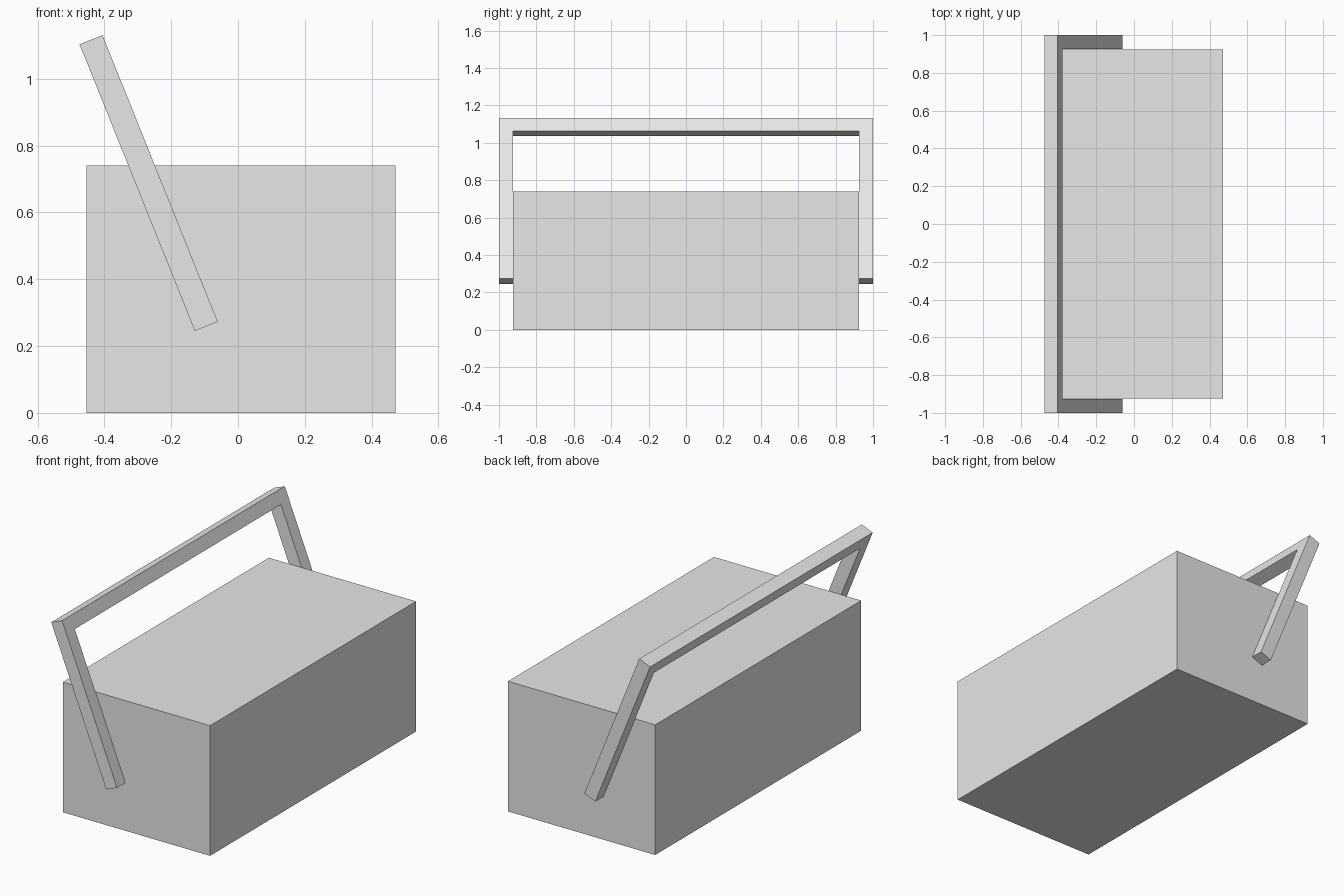
import bpy
import bmesh
from math import radians
from mathutils import Matrix, Vector

if "Cube" in bpy.data.objects:
    bpy.data.objects.remove(bpy.data.objects["Cube"], do_unlink=True)

# Single plain grey for the whole model
grey = bpy.data.materials.new("plain_grey")
grey.use_nodes = True
grey.diffuse_color = (0.8, 0.8, 0.8, 1)
grey.node_tree.nodes["Principled BSDF"].inputs["Base Color"].default_value = (0.8, 0.8, 0.8, 1)


def add_object(name, bm):
    bmesh.ops.recalc_face_normals(bm, faces=bm.faces)
    mesh = bpy.data.meshes.new(name)
    bm.to_mesh(mesh)
    bm.free()
    mesh.materials.append(grey)
    obj = bpy.data.objects.new(name, mesh)
    bpy.context.collection.objects.link(obj)
    return obj


# Box body
bm = bmesh.new()
bmesh.ops.create_cube(bm, size=1)
bmesh.ops.scale(bm, verts=bm.verts, vec=(0.926, 1.85, 0.74))
bmesh.ops.translate(bm, verts=bm.verts, vec=(0.009, 0, 0.37))
add_object("box_body", bm)

# Carrying handle: a U-shaped outline extruded to a square bar
outer, bar, length = 1.0, 0.074, 0.925
inner = outer - bar
half = [(outer, 0), (outer, length), (inner, length - bar), (inner, 0)]
bm = bmesh.new()
for side in (1, -1):
    o_low, o_top, i_top, i_low = [bm.verts.new((-bar / 2, side * y, z)) for y, z in half]
    bm.faces.new((o_low, o_top, i_top, i_low))
    if side == 1:
        top_edge = (o_top, i_top)
    else:
        bm.faces.new((top_edge[0], o_top, i_top, top_edge[1]))
bmesh.ops.recalc_face_normals(bm, faces=bm.faces)
extruded = bmesh.ops.extrude_face_region(bm, geom=bm.faces[:], use_keep_orig=True)
moved = [g for g in extruded["geom"] if isinstance(g, bmesh.types.BMVert)]
bmesh.ops.translate(bm, verts=moved, vec=(bar, 0, 0))

# Lean the handle towards the right side, hinged at its lower ends
lean = Matrix.Rotation(radians(-21.9), 4, "Y")
bm.transform(Matrix.Translation(Vector((-0.095, 0, 0.259))) @ lean)
add_object("carrying_handle", bm)
